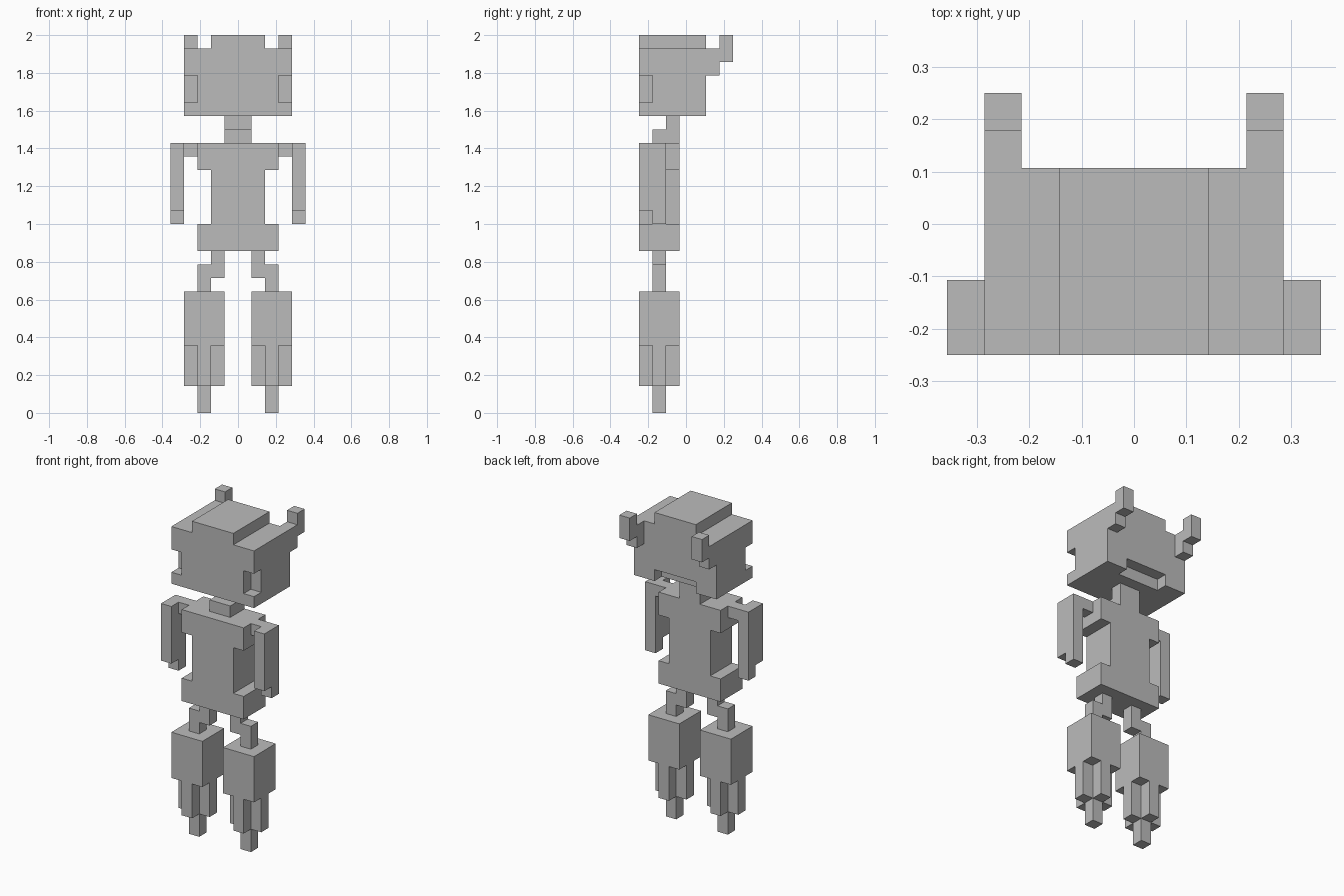
import bpy
import bmesh
from itertools import product
from mathutils import Vector

UNIT = 1 / 14          # edge of one block
DEPTH_SHIFT = 3.5      # block rows counted from the front

cube = bpy.data.objects.get("Cube")
if cube:
    bpy.data.objects.remove(cube, do_unlink=True)

grey = bpy.data.materials.new("plain_grey")
grey.use_nodes = True
grey.diffuse_color = (0.5, 0.5, 0.5, 1)
grey.node_tree.nodes["Principled BSDF"].inputs["Base Color"].default_value = grey.diffuse_color


def cells(box):
    """All block cells inside a box given as x, y and z ranges."""
    return set(product(*(range(a, b) for a, b in box)))


def build(name, add, cut=(), side=1):
    """Outer skin of the joined boxes minus the cut boxes; side -1 mirrors in x."""
    solid = set().union(*map(cells, add)).difference(*map(cells, cut))
    if side < 0:
        solid = {(-x - 1, y, z) for x, y, z in solid}
    bm = bmesh.new()
    for cell in solid:
        for axis, step in product(range(3), (0, 1)):
            beside = list(cell)
            beside[axis] += 2 * step - 1
            if tuple(beside) in solid:
                continue
            ring = []
            for u, v in ((0, 0), (1, 0), (1, 1), (0, 1)):
                p = Vector(cell)
                p[axis] += step
                p[(axis + 1) % 3] += u
                p[(axis + 2) % 3] += v
                p.y -= DEPTH_SHIFT
                ring.append(bm.verts.new(p * UNIT))
            bm.faces.new(ring if step else ring[::-1])
    bmesh.ops.remove_doubles(bm, verts=bm.verts, dist=UNIT / 10)
    bmesh.ops.dissolve_limit(bm, angle_limit=0.01, verts=bm.verts, edges=bm.edges)
    mesh = bpy.data.meshes.new(name)
    bm.to_mesh(mesh)
    bm.free()
    mesh.materials.append(grey)
    bpy.context.collection.objects.link(bpy.data.objects.new(name, mesh))


# Head: raised crown, notched front corners and a slot at the lower back
build("head",
      [((-4, 4), (0, 5), (22, 27)), ((-2, 2), (0, 5), (27, 28))],
      [((-4, -3), (0, 1), (23, 25)), ((3, 4), (0, 1), (23, 25)),
       ((-2, 2), (4, 5), (22, 23))])

# Stepped neck
build("neck", [((-1, 1), (1, 3), (20, 21)), ((-1, 1), (2, 3), (21, 22))])

# Torso: wide chest, narrow waist, wide pelvis
build("torso", [((-3, 3), (0, 3), (18, 20)), ((-2, 2), (0, 3), (14, 18)),
                ((-3, 3), (0, 3), (12, 14))])

# Paired parts
for label, side in (("left", 1), ("right", -1)):
    # Stepped horn behind the head
    build(label + "_horn", [((3, 4), (5, 6), (25, 27)),
                            ((3, 4), (6, 7), (26, 28))], side=side)
    # Shoulder bridge and arm
    build(label + "_arm", [((3, 4), (1, 2), (19, 20)),
                           ((4, 5), (0, 1), (15, 20)),
                           ((4, 5), (1, 2), (14, 20))], side=side)
    # Offset hip joint
    build(label + "_hip_joint", [((1, 2), (1, 2), (10, 12)),
                                 ((2, 3), (1, 2), (9, 11))], side=side)
    # Block leg with a cross-shaped lower end
    build(label + "_leg", [((1, 4), (0, 3), (5, 9)),
                           ((2, 3), (0, 3), (2, 5)),
                           ((1, 4), (1, 2), (2, 5))], side=side)
    # Peg foot
    build(label + "_foot", [((2, 3), (1, 2), (0, 2))], side=side)
